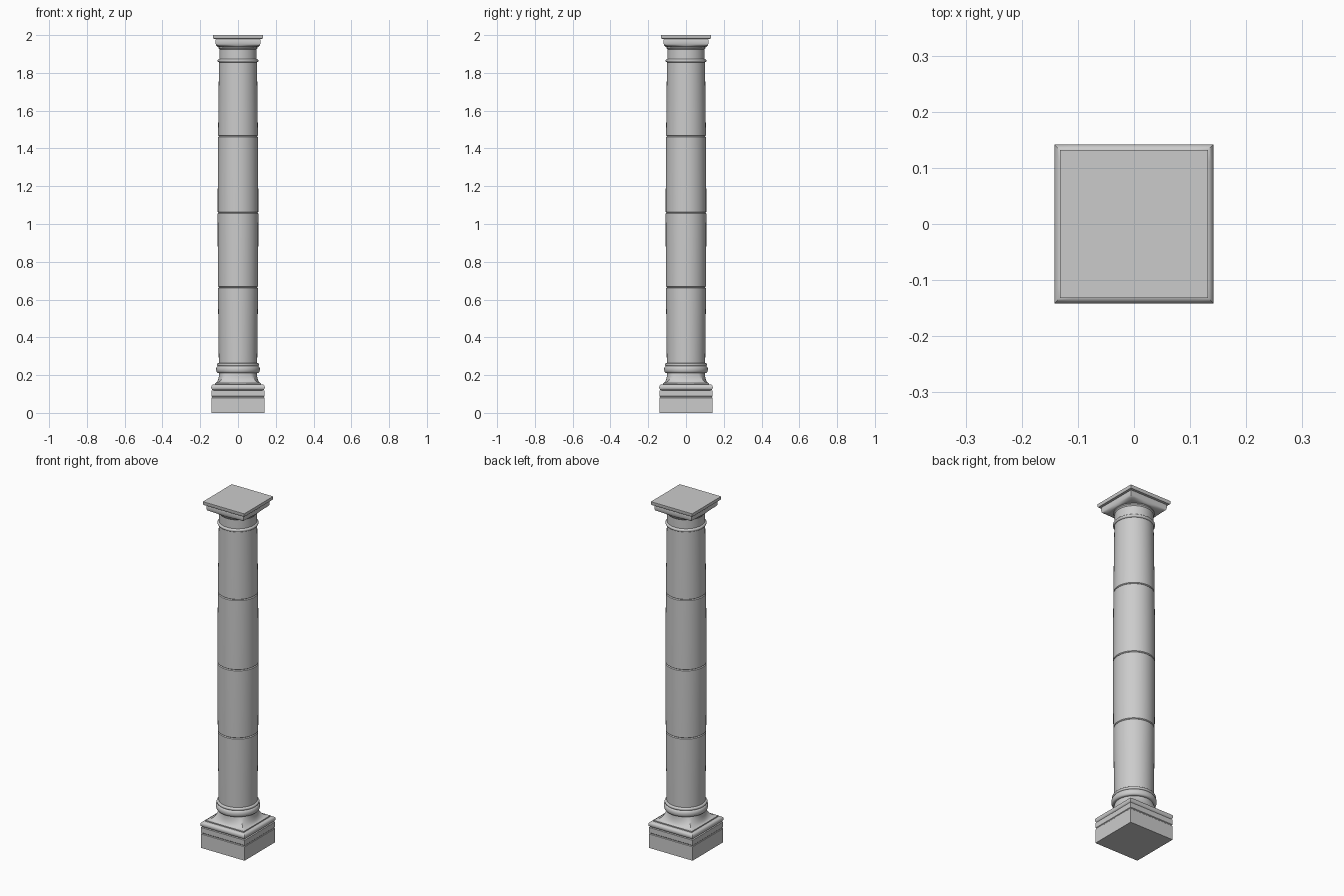
import bpy, bmesh, math

if "Cube" in bpy.data.objects:
    bpy.data.objects.remove(bpy.data.objects["Cube"])


def loft(name, profile, sides=64, bottom=False, top=False):
    """Skin rings of (half width, z, squareness): 0 is a circle, 1 a square."""
    bm = bmesh.new()
    rings = []
    for r, z, sq in profile:
        ring = []
        for i in range(sides):
            a = math.pi / 4 + 2 * math.pi * i / sides
            c, s = math.cos(a), math.sin(a)
            k = r * (1 - sq + sq / max(abs(c), abs(s)))
            ring.append(bm.verts.new((k * c, k * s, z)))
        rings.append(ring)
    for lo, hi in zip(rings, rings[1:]):
        for i in range(sides):
            j = (i + 1) % sides
            bm.faces.new((lo[i], lo[j], hi[j], hi[i]))
    if bottom:
        bm.faces.new(rings[0][::-1])
    if top:
        bm.faces.new(rings[-1])
    mesh = bpy.data.meshes.new(name)
    bm.to_mesh(mesh)
    bm.free()
    obj = bpy.data.objects.new(name, mesh)
    bpy.context.collection.objects.link(obj)
    bpy.ops.object.select_all(action='DESELECT')
    obj.select_set(True)
    bpy.context.view_layer.objects.active = obj
    bpy.ops.object.shade_smooth_by_angle(angle=math.radians(35))
    return obj


def bead(r_in, r_out, z0, z1, sq=0.0, n=10):
    """Half-round moulding profile."""
    pts = []
    for i in range(n + 1):
        a = math.pi * i / n
        pts.append((r_in + (r_out - r_in) * math.sin(a),
                    (z0 + z1) / 2 - (z1 - z0) / 2 * math.cos(a), sq))
    return pts


def shaft_radius(z):
    """Gently swelling shaft."""
    t = (z - 0.26) / 1.6
    return 0.1015 - 0.001 * t + 0.0065 * math.sin(math.pi * t)


# square plinth in two courses with a groove between
loft("plinth", [(0.140, 0, 1), (0.140, 0.080, 1), (0.137, 0.083, 1),
                (0.137, 0.086, 1), (0.140, 0.089, 1), (0.140, 0.118, 1),
                (0.130, 0.120, 1)], sides=4, bottom=True)

# square rounded moulding
loft("base_moulding", bead(0.130, 0.142, 0.120, 0.150, 1) + [(0.122, 0.151, 1)])

# hollow flare turning from square to round
flare = [(0.122, 0.151, 1), (0.122, 0.157, 1)]
for i in range(1, 13):
    a = math.pi / 2 * i / 12
    flare.append((0.122 - 0.022 * math.sin(a),
                  0.157 + 0.055 * (1 - math.cos(a)), 1 - i / 12))
loft("base_flare", flare)

# round base rings
loft("base_ring_lower", [(0.099, 0.211, 0)] + bead(0.106, 0.116, 0.212, 0.248))
loft("base_ring_upper", bead(0.106, 0.112, 0.248, 0.263) + [(0.101, 0.264, 0)])

# shaft drums with recessed joints
joints = [0.258, 0.665, 1.06, 1.465, 1.86]
for d, (z0, z1) in enumerate(zip(joints, joints[1:])):
    prof = [(shaft_radius(z0) - 0.005, z0, 0)]
    for i in range(9):
        z = z0 + 0.004 + (z1 - z0 - 0.008) * i / 8
        prof.append((shaft_radius(z), z, 0))
    prof.append((shaft_radius(z1) - 0.005, z1, 0))
    loft(f"shaft_drum_{d + 1}", prof)

# neck ring and neck
loft("neck_ring", bead(0.099, 0.108, 1.856, 1.874))
loft("neck", [(0.099, 1.874, 0), (0.099, 1.925, 0), (0.104, 1.931, 0),
              (0.104, 1.937, 0)])

# capital cushion, spreading from round to square
cushion = [(0.104, 1.937, 0)]
for i in range(11):
    a = math.pi / 2 * i / 10
    cushion.append((0.106 + 0.013 * math.sin(a),
                    1.938 + 0.026 * (1 - math.cos(a)), min(1, 0.3 + i / 8)))
cushion += [(0.119, 1.974, 1), (0.117, 1.980, 1)]
loft("capital_cushion", cushion)

# square top slab
loft("abacus", [(0.117, 1.980, 1), (0.130, 1.981, 1), (0.132, 1.984, 1),
                (0.132, 2.0, 1)], sides=4, top=True)
